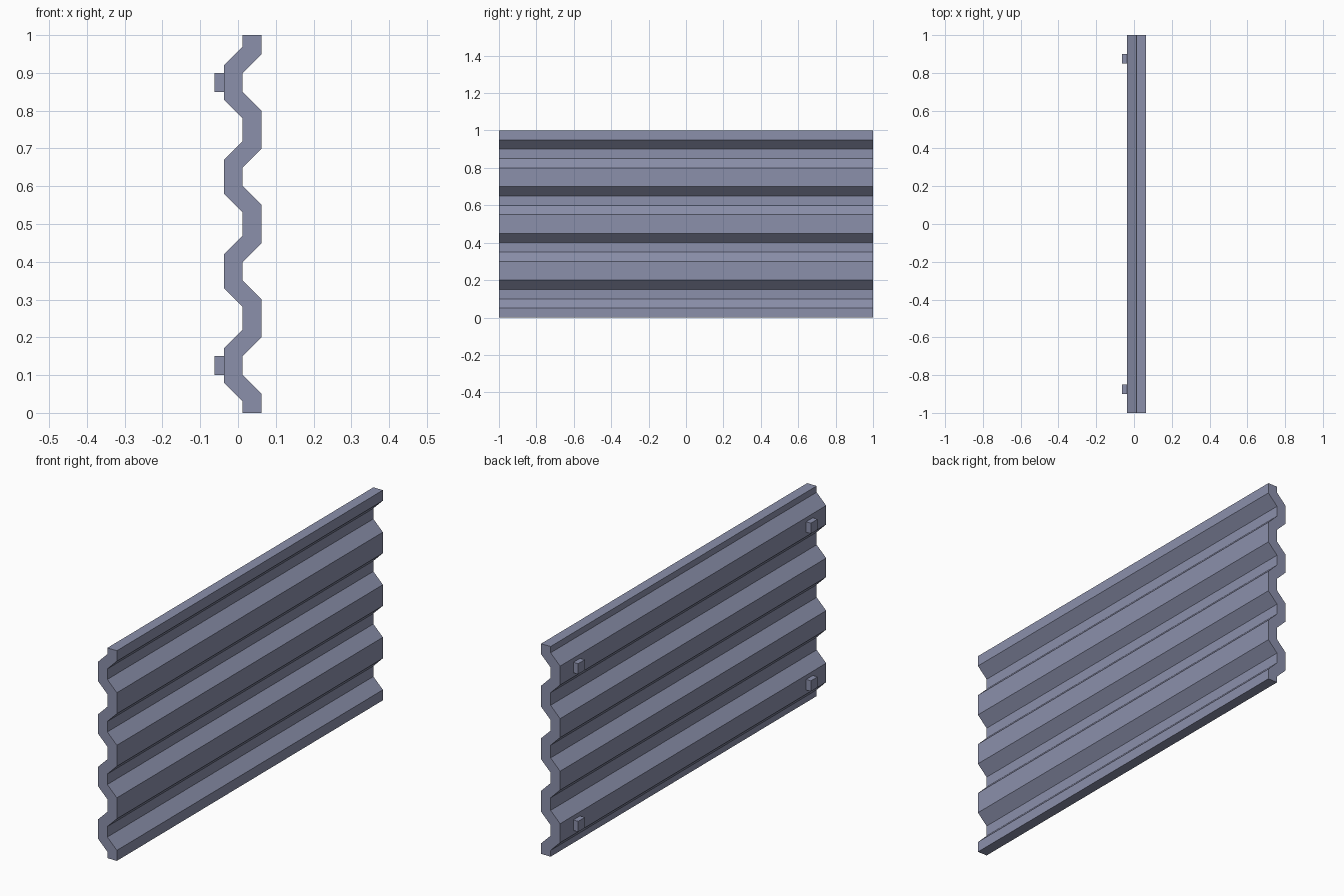
import bpy, bmesh

if "Cube" in bpy.data.objects:
    bpy.data.objects.remove(bpy.data.objects["Cube"])

steel = bpy.data.materials.new("blue_grey_steel")
steel.diffuse_color = (0.26, 0.28, 0.41, 1)
steel.use_nodes = True
steel.node_tree.nodes["Principled BSDF"].inputs["Base Color"].default_value = steel.diffuse_color

OUTER, MID, INNER, STUD = 0.0625, 0.0125, -0.0375, -0.0625
PITCH = 0.25


def make_object(name, bm):
    bmesh.ops.recalc_face_normals(bm, faces=bm.faces)
    mesh = bpy.data.meshes.new(name)
    bm.to_mesh(mesh)
    bm.free()
    mesh.materials.append(steel)
    obj = bpy.data.objects.new(name, mesh)
    bpy.context.collection.objects.link(obj)
    return obj


# Corrugated sheet: matching front and back outlines, lofted along y
front, back = [(OUTER, 0)], [(MID, 0)]
for i in range(4):
    z = i * PITCH
    front += [(OUTER, z + 0.05), (MID, z + 0.10), (MID, z + 0.15), (OUTER, z + 0.20)]
    back += [(MID, z + 0.03), (INNER, z + 0.08), (INNER, z + 0.17), (MID, z + 0.22)]
front.append((OUTER, 1))
back.append((MID, 1))

bm = bmesh.new()
rows = [[[bm.verts.new((x, y, z)) for x, z in line] for line in (front, back)]
        for y in (-1, 1)]
(f0, b0), (f1, b1) = rows
for i in range(len(front) - 1):
    j = i + 1
    bm.faces.new((f0[i], f1[i], f1[j], f0[j]))  # outer skin
    bm.faces.new((b0[i], b0[j], b1[j], b1[i]))  # inner skin
    bm.faces.new((f0[i], f0[j], b0[j], b0[i]))  # end caps
    bm.faces.new((f1[i], b1[i], b1[j], f1[j]))
for k in (0, -1):                               # bottom and top edges
    bm.faces.new((f0[k], b0[k], b1[k], f1[k]))
make_object("corrugated_panel", bm)

# Four mounting studs on the back
for side, y in (("left", -0.875), ("right", 0.875)):
    for level, z in (("lower", 0.125), ("upper", 0.875)):
        bm = bmesh.new()
        bmesh.ops.create_cube(bm, size=1)
        bmesh.ops.scale(bm, vec=(INNER - STUD, 0.05, 0.05), verts=bm.verts)
        bmesh.ops.translate(bm, vec=((INNER + STUD) / 2, y, z), verts=bm.verts)
        make_object(f"mounting_stud_{level}_{side}", bm)
